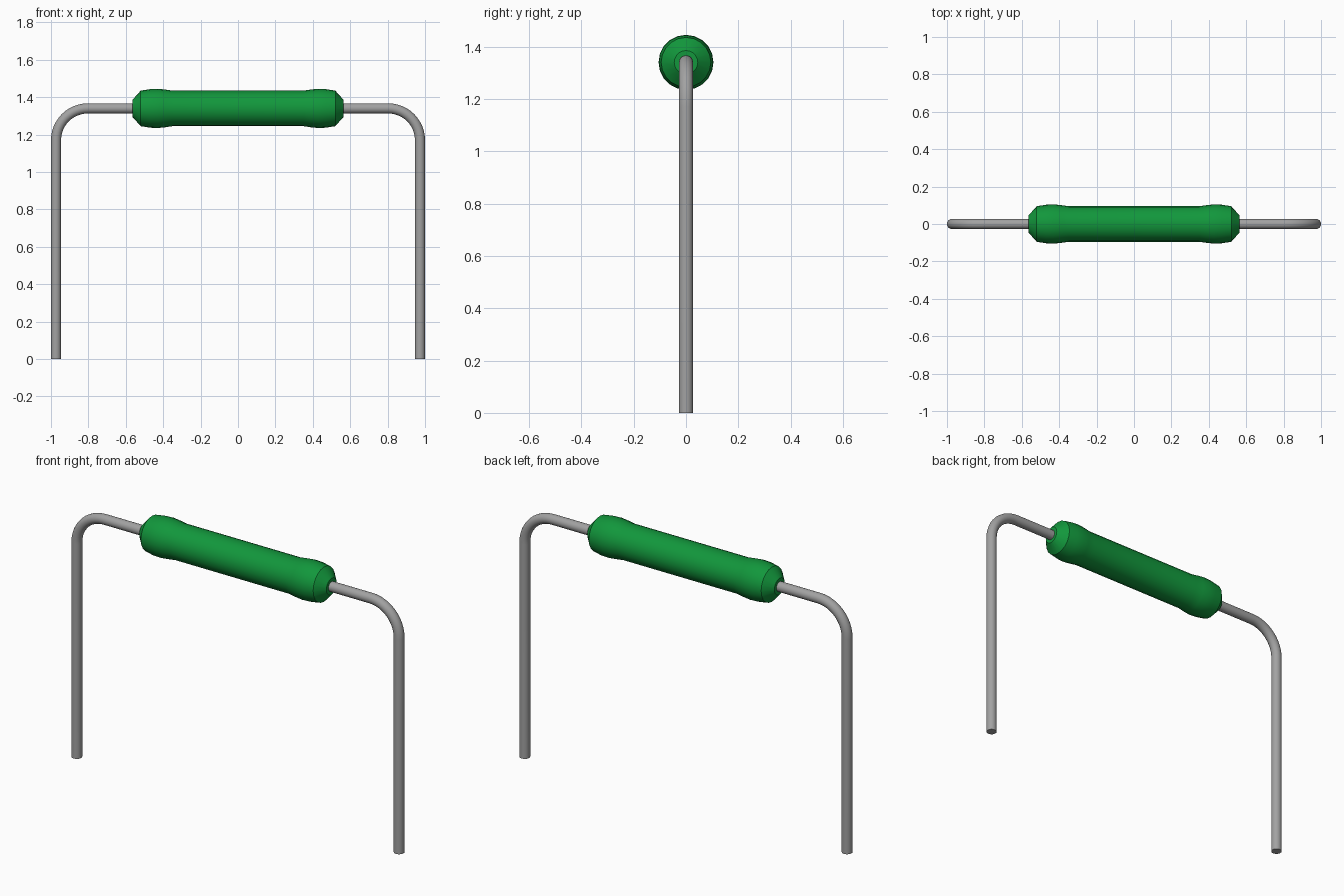
import bpy, bmesh, math
from mathutils import Matrix, Vector

cube = bpy.data.objects.get("Cube")
if cube:
    bpy.data.objects.remove(cube, do_unlink=True)

AXIS_Z = 1.34
WIRE_R = 0.027
BEND_R = 0.17
LEG_X = 1 - WIRE_R


def material(name, rgb):
    mat = bpy.data.materials.new(name)
    mat.use_nodes = True
    mat.diffuse_color = (*rgb, 1)
    mat.node_tree.nodes["Principled BSDF"].inputs["Base Color"].default_value = (*rgb, 1)
    return mat


def add_object(name, bm, mat, angle):
    bmesh.ops.recalc_face_normals(bm, faces=bm.faces)
    mesh = bpy.data.meshes.new(name)
    bm.to_mesh(mesh)
    bm.free()
    mesh.materials.append(mat)
    obj = bpy.data.objects.new(name, mesh)
    bpy.context.collection.objects.link(obj)
    bpy.ops.object.select_all(action="DESELECT")
    obj.select_set(True)
    bpy.context.view_layer.objects.active = obj
    bpy.ops.object.shade_smooth_by_angle(angle=math.radians(angle))
    return obj


def loft(rings):
    """Skin a list of vertex-position rings and cap both ends."""
    bm = bmesh.new()
    loops = [[bm.verts.new(p) for p in ring] for ring in rings]
    n = len(loops[0])
    for a, b in zip(loops, loops[1:]):
        for i in range(n):
            j = (i + 1) % n
            bm.faces.new((a[i], a[j], b[j], b[i]))
    bm.faces.new(loops[0])
    bm.faces.new(loops[-1])
    return bm


def ring(centre, normal, radius, sides):
    """Circle around a centre, perpendicular to a normal in the xz plane."""
    side = Vector((0, 1, 0))
    up = normal.cross(side)
    turns = [math.tau * i / sides for i in range(sides)]
    return [centre + radius * (math.cos(t) * side + math.sin(t) * up) for t in turns]


green = material("green coating", (0.006, 0.31, 0.045))
grey = material("grey metal", (0.36, 0.36, 0.36))

# Coated body: a turned profile with a bulge near each end
half = [(0.35, 0.095), (0.39, 0.101), (0.43, 0.105), (0.47, 0.103), (0.52, 0.095), (0.565, 0.045)]
profile = [(-x, r) for x, r in reversed(half)] + half
along = Vector((1, 0, 0))
add_object("body", loft([ring(Vector((x, 0, AXIS_Z)), along, r, 20) for x, r in profile]), green, 30)

# Bent wire leads: straight, quarter bend, straight down to the ground
for name, sign in (("left_lead", 1), ("right_lead", -1)):
    path = [(Vector((0.5, 0, AXIS_Z)), along)]
    centre = Vector((LEG_X - BEND_R, 0, AXIS_Z - BEND_R))
    for i in range(13):
        t = math.pi / 2 * i / 12
        out = Vector((math.sin(t), 0, math.cos(t)))
        path.append((centre + BEND_R * out, Vector((math.cos(t), 0, -math.sin(t)))))
    path.append((Vector((LEG_X, 0, 0)), Vector((0, 0, -1))))
    bm = loft([ring(p, d, WIRE_R, 20) for p, d in path])
    bmesh.ops.transform(bm, matrix=Matrix.Diagonal((sign, 1, 1, 1)), verts=bm.verts)
    add_object(name, bm, grey, 30)
